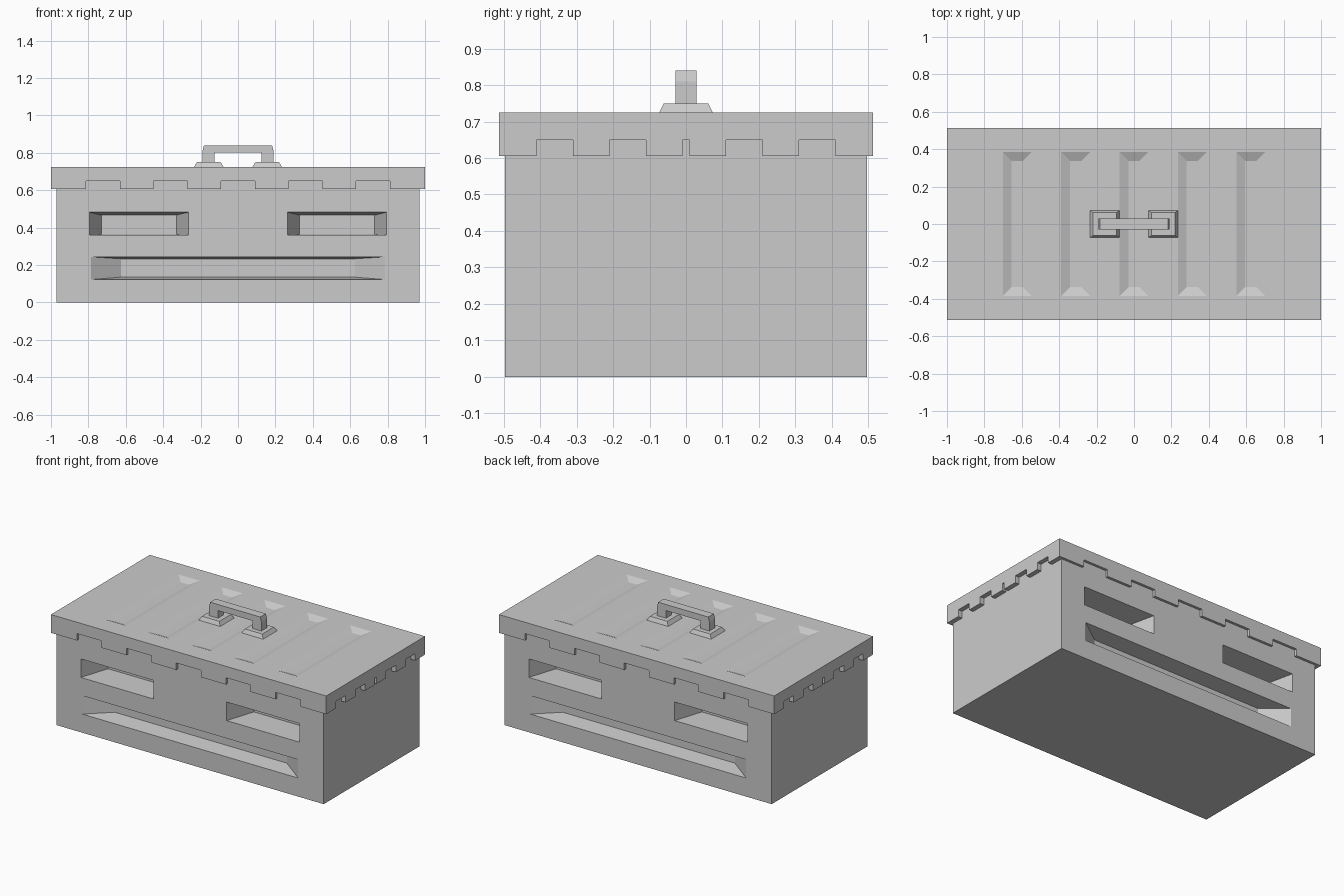
import bpy, bmesh
from math import pi
from mathutils import Matrix

if "Cube" in bpy.data.objects:
    bpy.data.objects.remove(bpy.data.objects["Cube"])


def loft(bm, loops, mat=Matrix()):
    """Closed solid through stacked rectangles (x0, x1, y0, y1, z), low to high."""
    rings = [[bm.verts.new(mat @ Matrix.Translation((x, y, z)).translation)
              for x, y in ((x0, y0), (x1, y0), (x1, y1), (x0, y1))]
             for x0, x1, y0, y1, z in loops]
    for a, b in zip(rings, rings[1:]):
        for i in range(4):
            j = (i + 1) % 4
            bm.faces.new((a[i], a[j], b[j], b[i]))
    bm.faces.new(rings[0][::-1])
    bm.faces.new(rings[-1])


def box(bm, x0, x1, y0, y1, z0, z1, mat=Matrix()):
    loft(bm, [(x0, x1, y0, y1, z0), (x0, x1, y0, y1, z1)], mat)


def finish(name, bm, cutter=False):
    bmesh.ops.recalc_face_normals(bm, faces=bm.faces[:])
    me = bpy.data.meshes.new(name)
    bm.to_mesh(me)
    bm.free()
    ob = bpy.data.objects.new(name, me)
    bpy.context.collection.objects.link(ob)
    if cutter:
        ob.hide_render = True
        ob.hide_viewport = True
        ob.display_type = 'WIRE'
    return ob


def cut(ob, cutter):
    m = ob.modifiers.new("cut", 'BOOLEAN')
    m.operation = 'DIFFERENCE'
    m.solver = 'EXACT'
    m.object = cutter


HALF_TURN = Matrix.Rotation(pi, 4, 'Z')
FRONT = Matrix.Rotation(pi / 2, 4, 'X')     # local y -> up, local z -> outward
SIDES = (Matrix(), HALF_TURN)
BX, BY = 0.97, 0.496                        # body half sizes
LX, LY, LB, LT = 1.0, 0.513, 0.605, 0.725   # lid half sizes, bottom, top

# body, reaching up inside the lid so the rim notches are backed
bm = bmesh.new()
box(bm, -BX, BX, -BY, BY, 0, 0.67)
body = finish("body", bm)

# tapered hand pockets and long slot on front and back
bm = bmesh.new()
for side in SIDES:
    m = side @ FRONT
    for cx in (-0.53, 0.53):
        o = (cx - 0.265, cx + 0.265, 0.36, 0.482)
        loft(bm, [(cx - 0.2, cx + 0.2, 0.362, 0.466, BY - 0.19),
                  (*o, BY), (*o, BY + 0.05)], m)
    o = (-0.785, 0.785, 0.122, 0.243)
    loft(bm, [(-0.625, 0.625, 0.135, 0.233, BY - 0.11), (*o, BY), (*o, BY + 0.05)], m)
cut(body, finish("body_pocket_cutter", bm, True))

# lid
bm = bmesh.new()
box(bm, -LX, LX, -LY, LY, LB, LT)
lid = finish("lid", bm)

# rim notches and shallow grooves in the lid
bm = bmesh.new()
for side in SIDES:
    for i in range(-2, 3):
        x = i * 0.361
        box(bm, x - 0.09, x + 0.09, -LY - 0.05, -BY + 0.01, LB - 0.05, 0.65, side)
        y, w = i * 0.18, 0.05
        if i == 0:
            w = 0.009
        else:
            y = (0.16 if abs(i) == 1 else 0.36) * (1 if i > 0 else -1)
        box(bm, BX - 0.01, LX + 0.05, y - w, y + w, LB - 0.05, 0.65, side)
for i in range(-2, 3):
    x = i * 0.312
    o = (x - 0.077, x + 0.077, -0.385, 0.385)
    loft(bm, [(x - 0.03, x + 0.03, -0.338, 0.338, LT - 0.02),
              (*o, LT), (*o, LT + 0.05)])
cut(lid, finish("lid_cutter", bm, True))

# handle feet
for name, cx in (("handle_foot_left", -0.156), ("handle_foot_right", 0.156)):
    bm = bmesh.new()
    loft(bm, [(cx - 0.078, cx + 0.078, -0.073, 0.073, LT - 0.025),
              (cx - 0.078, cx + 0.078, -0.073, 0.073, LT),
              (cx - 0.063, cx + 0.063, -0.061, 0.061, 0.75)])
    finish(name, bm)

# handle: bracket profile extruded across y
profile = [(-0.19, 0.745), (-0.19, 0.81), (-0.182, 0.84), (0.182, 0.84), (0.19, 0.81),
           (0.19, 0.745), (0.125, 0.745), (0.125, 0.8), (-0.125, 0.8), (-0.125, 0.745)]
bm = bmesh.new()
face = bm.faces.new([bm.verts.new((x, -0.029, z)) for x, z in profile])
ext = bmesh.ops.extrude_face_region(bm, geom=[face], use_keep_orig=True)
bmesh.ops.translate(bm, vec=(0, 0.058, 0),
                    verts=[v for v in ext["geom"] if isinstance(v, bmesh.types.BMVert)])
finish("handle", bm)
